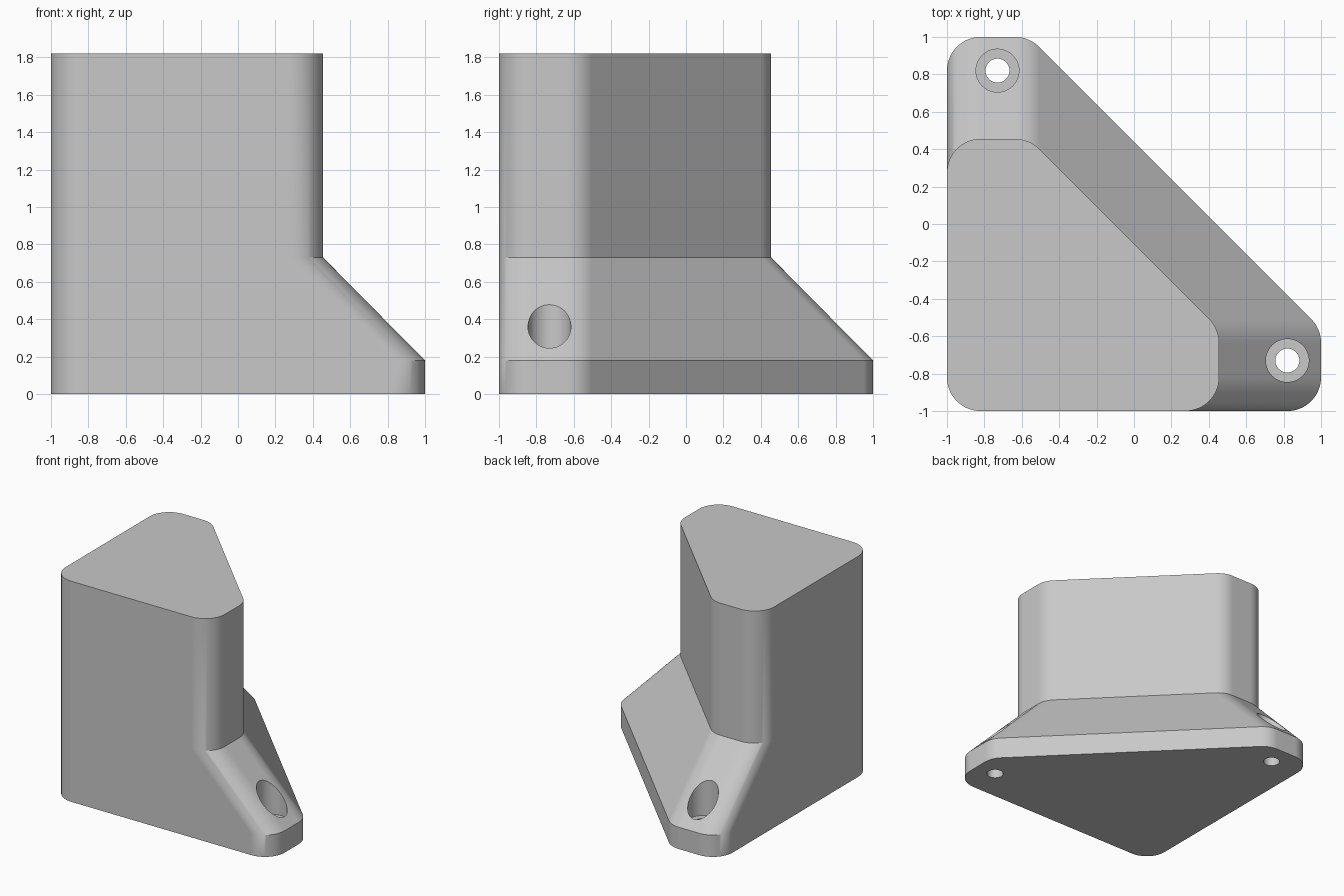
import bpy, bmesh, math
from mathutils import Vector

cube = bpy.data.objects.get("Cube")
if cube:
    bpy.data.objects.remove(cube, do_unlink=True)

R = 0.18            # corner radius
SHIFT = 0.545       # how far the two wings draw in at the top
HEIGHT = 1.82
SHOULDER = [(0, 0), (0.18, 0), (0.73, SHIFT), (HEIGHT, SHIFT)]   # height, draw-in

grey = bpy.data.materials.new("light grey")
grey.use_nodes = True
grey.diffuse_color = (0.58, 0.58, 0.58, 1)
grey.node_tree.nodes["Principled BSDF"].inputs["Base Color"].default_value = grey.diffuse_color


def outline(draw):
    """Rounded five-sided outline with both wings drawn in."""
    corners = [  # arc centre, start angle, end angle
        (-0.82, -0.82, 180, 270),
        (0.82 - draw, -0.82, 270, 360),
        (0.82 - draw, -0.635, 0, 45),
        (-0.635, 0.82 - draw, 45, 90),
        (-0.82, 0.82 - draw, 90, 180),
    ]
    points = []
    for cx, cy, a, b in corners:
        steps = (b - a) * 16 // 90
        for i in range(steps + 1):
            t = math.radians(a + (b - a) * i / steps)
            points.append((cx + R * math.cos(t), cy + R * math.sin(t)))
    return points


# Body: loft the outline through the shoulder levels
bm = bmesh.new()
rings = [[bm.verts.new((x, y, z)) for x, y in outline(d)] for z, d in SHOULDER]
for low, high in zip(rings, rings[1:]):
    for i in range(len(low)):
        j = (i + 1) % len(low)
        bm.faces.new((low[i], low[j], high[j], high[i]))
bm.faces.new(rings[0][::-1])
bm.faces.new(rings[-1])
mesh = bpy.data.meshes.new("corner_block")
bm.to_mesh(mesh)
bm.free()
mesh.materials.append(grey)
body = bpy.data.objects.new("corner_block", mesh)
bpy.context.collection.objects.link(body)


def drill(x, y, radius, bottom, top):
    """Cut a vertical round hole into the body."""
    bpy.ops.mesh.primitive_cylinder_add(vertices=48, radius=radius, depth=top - bottom,
                                        location=(x, y, (top + bottom) / 2))
    cutter = bpy.context.object
    cutter.name = "hole_cutter"
    cutter.hide_render = True
    cutter.data.materials.append(grey)
    mod = body.modifiers.new("hole", 'BOOLEAN')
    mod.operation = 'DIFFERENCE'
    mod.solver = 'EXACT'
    mod.object = cutter
    bpy.context.view_layer.objects.active = body
    bpy.ops.object.modifier_apply(modifier=mod.name)
    bpy.data.objects.remove(cutter, do_unlink=True)


# Screw holes with counterbores, one in each wing
for x, y in [(0.82, -0.73), (-0.73, 0.82)]:
    drill(x, y, 0.115, 0.18, 0.7)
    drill(x, y, 0.064, -0.1, 0.3)

# Smooth corners, crisp edges, flat sides
bpy.ops.object.select_all(action='DESELECT')
body.select_set(True)
bpy.context.view_layer.objects.active = body
bpy.ops.object.shade_smooth_by_angle(angle=math.radians(30))
weighted = body.modifiers.new("flat_sides", 'WEIGHTED_NORMAL')
weighted.keep_sharp = True
